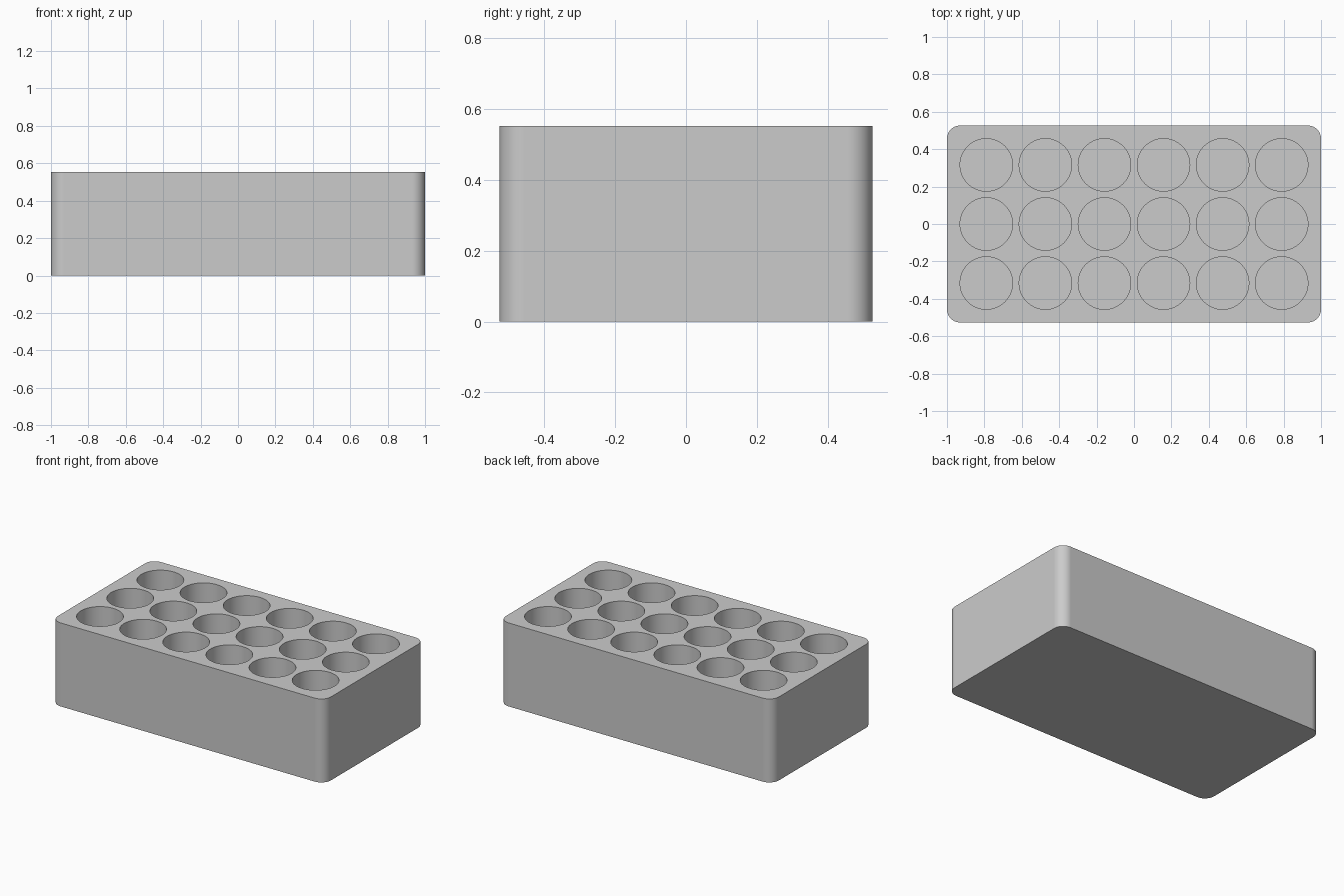
import bpy
import bmesh
from mathutils import Matrix

if "Cube" in bpy.data.objects:
    bpy.data.objects.remove(bpy.data.objects["Cube"], do_unlink=True)

# Proportions
UNIT = 2 / 114
LENGTH, WIDTH, HEIGHT = 114 * UNIT, 60 * UNIT, 31.5 * UNIT
PITCH, HOLE_RADIUS, CORNER = 18 * UNIT, 8 * UNIT, 4 * UNIT
FLOOR = 1.5 * UNIT
COLUMNS, ROWS = 6, 3

grey = bpy.data.materials.new("plain grey")
colour = (0.6, 0.6, 0.6, 1)
grey.use_nodes = True
grey.diffuse_color = colour
grey.node_tree.nodes["Principled BSDF"].inputs["Base Color"].default_value = colour


def make_object(name, bm):
    bmesh.ops.recalc_face_normals(bm, faces=bm.faces)
    mesh = bpy.data.meshes.new(name)
    bm.to_mesh(mesh)
    bm.free()
    mesh.materials.append(grey)
    obj = bpy.data.objects.new(name, mesh)
    bpy.context.collection.objects.link(obj)
    return obj


# Block with rounded upright corners
bm = bmesh.new()
bmesh.ops.create_cube(bm, size=1, matrix=Matrix.Translation((0, 0, HEIGHT / 2))
                      @ Matrix.Diagonal((LENGTH, WIDTH, HEIGHT, 1)))
uprights = [e for e in bm.edges
            if abs(e.verts[0].co.z - e.verts[1].co.z) > HEIGHT / 2]
bmesh.ops.bevel(bm, geom=uprights, offset=CORNER, offset_type='OFFSET',
                segments=16, profile=0.5, affect='EDGES')
block = make_object("holder_block", bm)

# Grid of round pockets, open at the top
bm = bmesh.new()
depth = HEIGHT - FLOOR + 0.1
for i in range(COLUMNS):
    for j in range(ROWS):
        centre = ((i - (COLUMNS - 1) / 2) * PITCH,
                  (j - (ROWS - 1) / 2) * PITCH, FLOOR + depth / 2)
        bmesh.ops.create_cone(bm, cap_ends=True, segments=64, radius1=HOLE_RADIUS,
                              radius2=HOLE_RADIUS, depth=depth,
                              matrix=Matrix.Translation(centre))
cutter = make_object("pocket_cutters", bm)
cutter.hide_render = True

# Cut the pockets, then shade smooth with sharp rims
cut = block.modifiers.new("pockets", 'BOOLEAN')
cut.operation = 'DIFFERENCE'
cut.solver = 'EXACT'
cut.object = cutter
bpy.ops.object.select_all(action='DESELECT')
block.select_set(True)
bpy.context.view_layer.objects.active = block
bpy.ops.object.modifier_apply(modifier=cut.name)
bpy.data.objects.remove(cutter, do_unlink=True)
bpy.ops.object.shade_smooth_by_angle()
weighted = block.modifiers.new("flat sides", 'WEIGHTED_NORMAL')
weighted.keep_sharp = True
